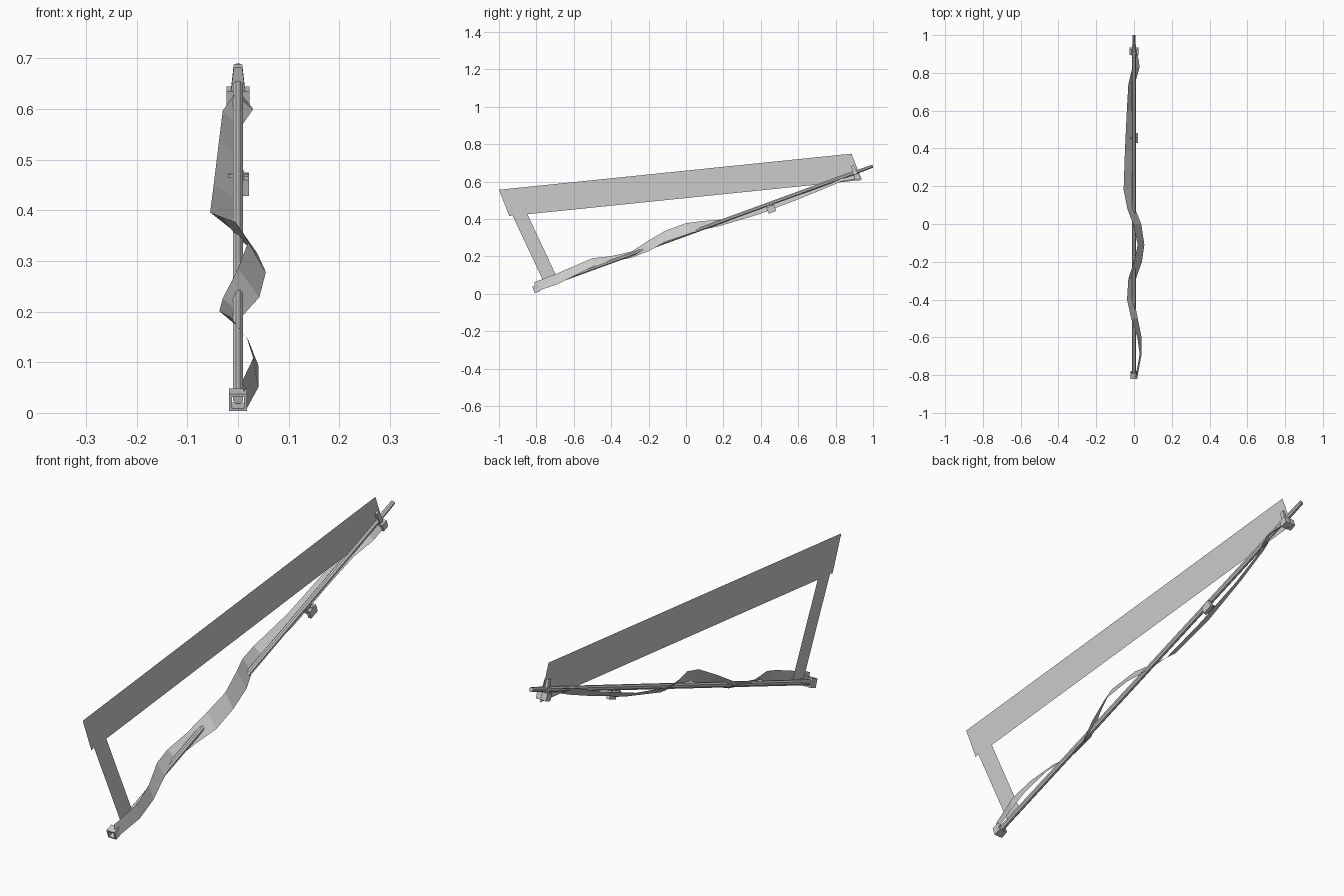
import bpy, bmesh, math
from mathutils import Vector, Matrix

SLOPE = math.atan(0.365)
U = Vector((0, math.cos(SLOPE), math.sin(SLOPE)))    # along the shaft
V = Vector((0, -math.sin(SLOPE), math.cos(SLOPE)))   # across the shaft
ORIGIN = Vector((0, 0, 0.318))


def at(x, u, v):
    return ORIGIN + Vector((x, 0, 0)) + U * u + V * v


def mesh_object(name, verts, faces):
    me = bpy.data.meshes.new(name)
    me.from_pydata([tuple(v) for v in verts], [], faces)
    ob = bpy.data.objects.new(name, me)
    bpy.context.collection.objects.link(ob)
    return ob


def tube(name, rings, sides, turn=0.0, caps=True):
    """Rings of (u, radius) lofted along the shaft."""
    verts, faces = [], []
    for u, r in rings:
        for i in range(sides):
            a = 2 * math.pi * i / sides + turn
            verts.append(at(r * math.cos(a), u, r * math.sin(a)))
    for k in range(len(rings) - 1):
        for i in range(sides):
            j = (i + 1) % sides
            faces.append((k * sides + i, k * sides + j, (k + 1) * sides + j, (k + 1) * sides + i))
    if caps:
        faces.append(tuple(reversed(range(sides))))
        faces.append(tuple(range((len(rings) - 1) * sides, len(rings) * sides)))
    return mesh_object(name, verts, faces)


def block(name, x, u, v, top=1.0):
    """Box in shaft coordinates; top scales the width of the upper end."""
    verts = [at(a * (top if c == v[1] else 1), b, c) for a in x for b in u for c in v]
    return mesh_object(name, verts, [(0, 1, 3, 2), (4, 6, 7, 5), (0, 4, 5, 1),
                                     (2, 3, 7, 6), (0, 2, 6, 4), (1, 5, 7, 3)])


# long straight shaft with slim tip
tube("shaft", [(-0.845, 0.011), (0.96, 0.011), (1.063, 0.009)], 8, math.pi / 8)

# hollow square socket at the low end
q = math.sqrt(2)
tube("end_socket", [(-0.835, 0.012 * q), (-0.868, 0.012 * q), (-0.868, 0.018 * q),
                    (-0.835, 0.018 * q), (-0.835, 0.012 * q)], 4, math.pi / 4, caps=False)

# clamp near the high end
block("top_clamp", (-0.023, 0.023), (0.950, 0.980), (-0.040, -0.010))
block("top_clamp_post", (-0.014, 0.014), (0.953, 0.970), (-0.012, 0.040), 0.6)

# small bracket under the shaft
block("bracket_body", (0.008, 0.022), (0.452, 0.496), (-0.048, -0.014))
block("bracket_stem", (-0.006, 0.012), (0.456, 0.486), (-0.035, -0.006))
block("bracket_pin", (-0.02, 0.022), (0.472, 0.482), (-0.016, -0.010))

# flat banner sheet with its narrow leg
mesh_object("banner_sheet",
            [(0, -1.0, 0.556), (0, -0.944, 0.414), (0, -0.928, 0.42), (0, -0.757, 0.055),
             (0, -0.686, 0.080), (0, -0.848, 0.425), (0, 0.94, 0.608), (0, 0.885, 0.749)],
            [(0, 1, 2, 5), (2, 3, 4, 5), (0, 5, 6, 7)])

# wavy strap: y, then x and z of upper and lower edge
path = [(-0.81, 0.008, 0.062, 0.018, 0.010), (-0.69, 0.030, 0.108, 0.040, 0.050),
        (-0.60, 0.018, 0.147, 0.040, 0.094), (-0.50, -0.015, 0.190, 0.020, 0.145),
        (-0.40, -0.037, 0.201, 0.000, 0.170), (-0.29, -0.030, 0.226, 0.010, 0.193),
        (-0.20, 0.000, 0.285, 0.042, 0.228), (-0.11, 0.020, 0.337, 0.055, 0.278),
        (0.00, -0.005, 0.377, 0.038, 0.315), (0.08, -0.035, 0.388, 0.006, 0.340),
        (0.18, -0.055, 0.396, -0.012, 0.362), (0.39, -0.048, 0.450, -0.008, 0.425),
        (0.60, -0.038, 0.533, -0.005, 0.505), (0.74, -0.030, 0.597, 0.004, 0.562),
        (0.83, -0.008, 0.628, 0.030, 0.600), (0.91, 0.000, 0.645, 0.018, 0.615)]
verts = []
for y, xa, za, xb, zb in path:
    verts += [(xa, y, za), (xb, y, zb)]
mesh_object("strap", verts, [(2 * i, 2 * i + 1, 2 * i + 3, 2 * i + 2) for i in range(len(path) - 1)])
